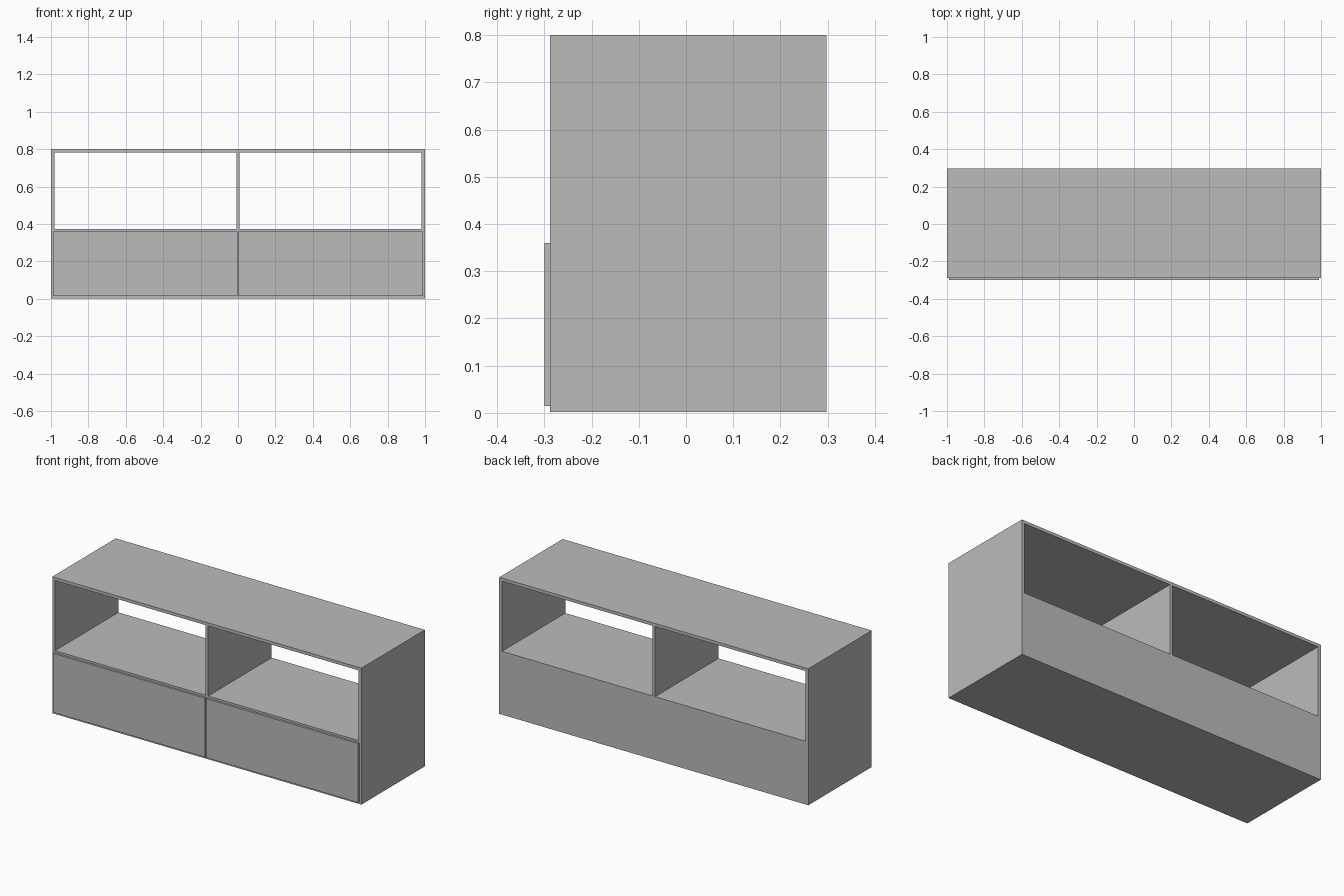
import bpy

if "Cube" in bpy.data.objects:
    bpy.data.objects.remove(bpy.data.objects["Cube"])

grey = bpy.data.materials.new("plain_grey")
grey.diffuse_color = (0.5, 0.5, 0.5, 1)
grey.use_nodes = True
grey.node_tree.nodes["Principled BSDF"].inputs["Base Color"].default_value = grey.diffuse_color


def panel(name, x, y, z):
    """Box panel from (min, max) ranges on each axis."""
    bpy.ops.mesh.primitive_cube_add(size=1, location=[sum(r) / 2 for r in (x, y, z)])
    ob = bpy.context.object
    ob.name = name
    ob.scale = [r[1] - r[0] for r in (x, y, z)]
    bpy.ops.object.transform_apply(location=False, rotation=False, scale=True)
    ob.data.materials.append(grey)
    return ob


T = 0.018                      # board thickness
FRONT, BACK = -0.288, 0.298    # carcass depth
BOTTOM, TOP = 0.002, 0.8
SHELF_TOP = 0.372
depth = (FRONT, BACK)
inner = (BOTTOM + T, TOP - T)

# Carcass: top and bottom boards cap the uprights
panel("top_board", (-1, 1), depth, (TOP - T, TOP))
panel("bottom_board", (-1, 1), depth, (BOTTOM, BOTTOM + T))
panel("centre_divider", (-T / 2, T / 2), depth, inner)

# Parts repeated on each side
for side, s in (("left", -1), ("right", 1)):
    def span(a, b):
        return tuple(sorted((s * a, s * b)))
    bay = span(T / 2, 1 - T)
    panel(side + "_side_board", span(1 - T, 1), depth, inner)
    panel(side + "_shelf", bay, depth, (SHELF_TOP - T, SHELF_TOP))
    panel(side + "_back_panel", bay, (BACK - T, BACK), (BOTTOM + T, SHELF_TOP - T))
    # Overlay front with small reveals, proud of the carcass
    panel(side + "_drawer_front", span(0.003, 0.988), (-0.3, FRONT), (0.015, 0.36))
